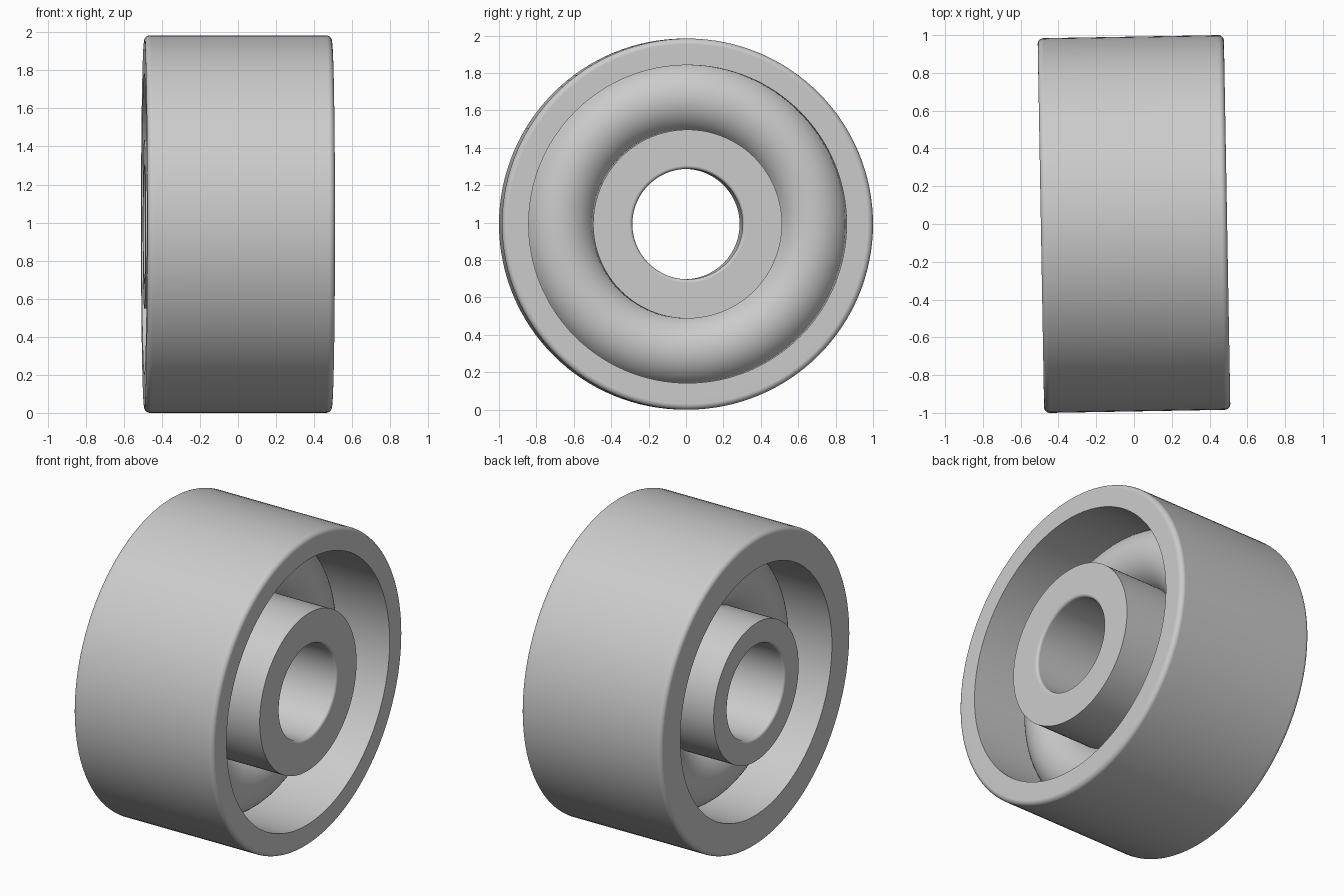
import bpy, bmesh, math
from mathutils import Matrix, Vector

if "Cube" in bpy.data.objects:
    bpy.data.objects.remove(bpy.data.objects["Cube"], do_unlink=True)

# Main dimensions
RADIUS = 0.992        # outer tread
HALF = 0.493          # half width
BORE = 0.295
SEGMENTS = 128


def arc(cx, cr, radius, start, end, steps):
    """Points (x, r) along a circular arc, angles in degrees."""
    out = []
    for i in range(steps + 1):
        a = math.radians(start + (end - start) * i / steps)
        out.append((cx + radius * math.cos(a), cr + radius * math.sin(a)))
    return out


def bulge(x, r_in, r_out, height, side, steps=20):
    """Convex web profile between hub and rim, from inner to outer radius."""
    half = (r_out - r_in) / 2
    rad = (half * half + height * height) / (2 * height)
    ang = math.degrees(math.asin(half / rad))
    pts = arc(0, (r_in + r_out) / 2, rad, -ang, ang, steps)
    base = rad - height
    return [(x + side * (px - base), r) for px, r in pts]


# Cross-section, as (position along axle, radius)
f, b = 0.03, 0.018    # tread and bore fillets
profile = []
profile += arc(HALF - b, BORE + b, b, -90, 0, 5)               # bore edge, left
profile += bulge(0.093, 0.505, 0.85, 0.10, 1)                  # left web
profile[6:6] = [(HALF, 0.505)]                                 # hub face edge
profile += [(HALF, 0.85)]                                      # rim inner edge
profile += arc(HALF - f, RADIUS - f, f, 0, 90, 6)              # tread edge, left
profile += arc(-HALF + f, RADIUS - f, f, 90, 180, 6)           # tread edge, right
profile += [(-HALF, 0.79)]
profile += bulge(-0.163, 0.443, 0.79, 0.10, -1)[::-1]          # right web
profile += [(-HALF, 0.443)]
profile += arc(-HALF + b, BORE + b, b, 180, 270, 5)            # bore edge, right

# Revolve the section around the axle
bm = bmesh.new()
rings = []
for s in range(SEGMENTS):
    rot = Matrix.Rotation(2 * math.pi * s / SEGMENTS, 3, 'X')
    rings.append([bm.verts.new(rot @ Vector((x, 0, r))) for x, r in profile])
n = len(profile)
for s in range(SEGMENTS):
    p, q = rings[s], rings[(s + 1) % SEGMENTS]
    for i in range(n):
        j = (i + 1) % n
        bm.faces.new((p[i], p[j], q[j], q[i]))
bmesh.ops.recalc_face_normals(bm, faces=bm.faces[:])
mesh = bpy.data.meshes.new("caster_wheel")
bm.to_mesh(mesh)
bm.free()

wheel = bpy.data.objects.new("caster_wheel", mesh)
bpy.context.collection.objects.link(wheel)
wheel.location = (0, 0, RADIUS)
wheel.rotation_euler = (0, 0, math.radians(1))

# Plain grey material
mat = bpy.data.materials.new("plain_grey")
colour = (0.6, 0.6, 0.6, 1)
mat.use_nodes = True
mat.diffuse_color = colour
mat.node_tree.nodes["Principled BSDF"].inputs["Base Color"].default_value = colour
mesh.materials.append(mat)

# Smooth curved surfaces, crisp edges, flat side faces
bpy.ops.object.select_all(action='DESELECT')
wheel.select_set(True)
bpy.context.view_layer.objects.active = wheel
bpy.ops.object.shade_smooth_by_angle(angle=math.radians(30))
weighted = wheel.modifiers.new("flat_side_normals", 'WEIGHTED_NORMAL')
weighted.keep_sharp = True
